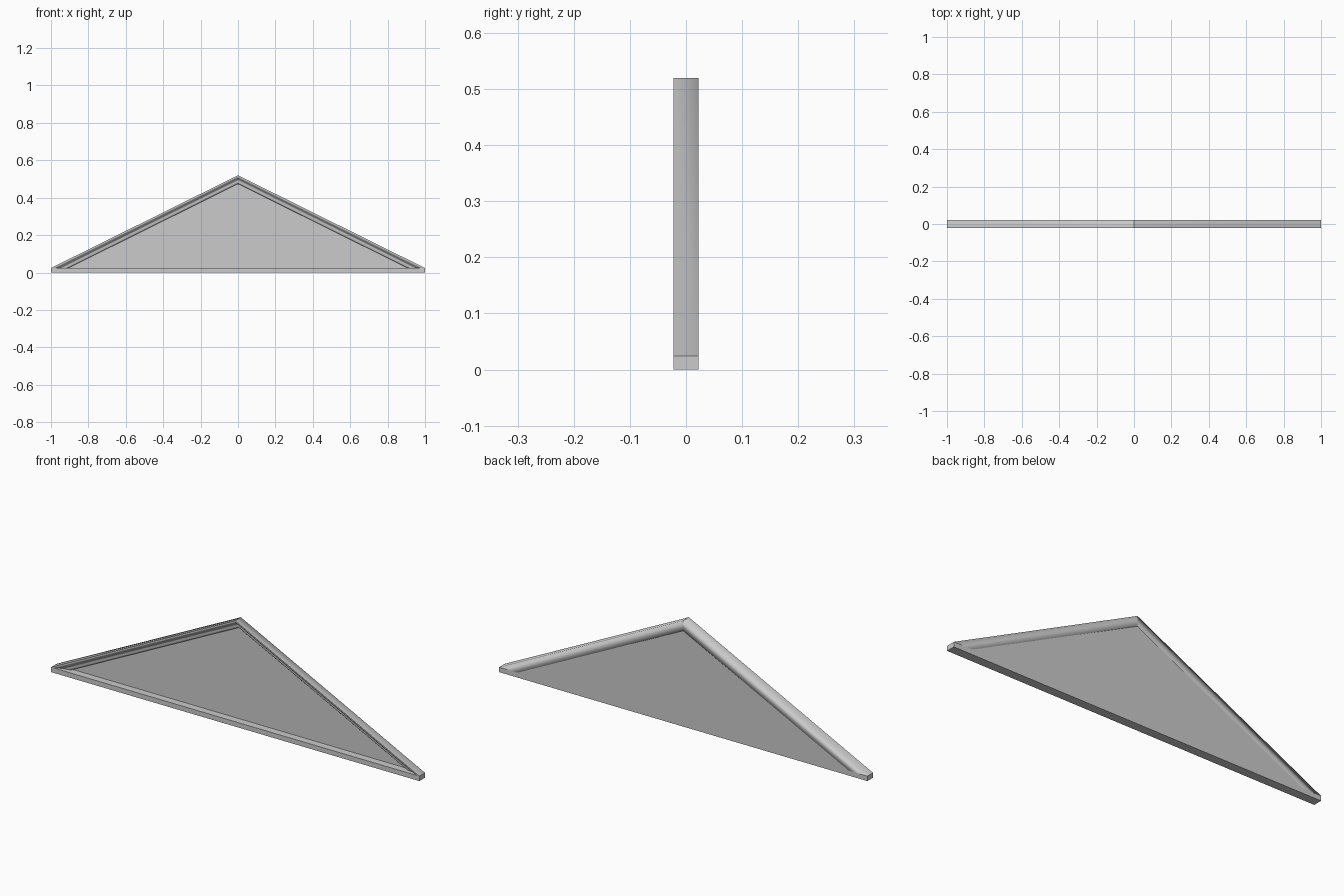
import bpy, bmesh, math

cube = bpy.data.objects.get("Cube")
if cube:
    bpy.data.objects.remove(cube, do_unlink=True)

HALF, DEPTH = 1.0, 0.022        # half width, half depth
BASE_TOP, APEX = 0.024, 0.52
BAND = 0.05                     # vertical height of the sloping moulding
PANEL_FRONT = 0.014
SLOPE = (APEX - BASE_TOP) / HALF

stone = bpy.data.materials.new("grey stone")
stone.use_nodes = True
colour = (0.6, 0.6, 0.6, 1)
stone.diffuse_color = colour
stone.node_tree.nodes["Principled BSDF"].inputs["Base Color"].default_value = colour


def finish(name, bm):
    bmesh.ops.recalc_face_normals(bm, faces=bm.faces)
    mesh = bpy.data.meshes.new(name)
    bm.to_mesh(mesh)
    bm.free()
    mesh.materials.append(stone)
    obj = bpy.data.objects.new(name, mesh)
    bpy.context.collection.objects.link(obj)
    return obj


def prism(name, outline, y0, y1):
    """Extrude an x-z outline from y0 to y1."""
    bm = bmesh.new()
    face = bm.faces.new([bm.verts.new((x, y0, z)) for x, z in outline])
    new = bmesh.ops.extrude_face_region(bm, geom=[face])["geom"]
    verts = [v for v in new if isinstance(v, bmesh.types.BMVert)]
    bmesh.ops.translate(bm, verts=verts, vec=(0, y1 - y0, 0))
    return finish(name, bm)


# Bottom rail and thin recessed panel, flush at the back
prism("base_rail", [(-HALF, 0), (HALF, 0), (HALF, BASE_TOP), (-HALF, BASE_TOP)],
      -DEPTH, DEPTH)
inner = HALF - BAND / SLOPE
prism("triangular_panel", [(-inner, BASE_TOP), (inner, BASE_TOP), (0, APEX - BAND)],
      PANEL_FRONT, DEPTH)

# Moulding profile: (drop below the outer edge, y)
profile = [(0, DEPTH), (0, -DEPTH), (0.007, -DEPTH), (0.007, -0.019)]
for i in range(1, 7):           # ogee curve
    t = i / 6
    profile.append((0.007 + 0.021 * t, -0.019 + 0.017 * (1 - math.cos(math.pi * t)) / 2))
profile.append((0.034, -0.002))
for i in range(6):              # cove down to the panel
    a = math.pi / 2 * i / 5
    profile.append((0.034 + 0.012 * math.sin(a), 0.012 - 0.012 * math.cos(a)))
profile += [(BAND, 0.012), (BAND, DEPTH)]


def sloping_moulding(name, side):
    """Run the profile from the foot to a mitre at the apex."""
    bm = bmesh.new()
    foot = [bm.verts.new((side * (HALF - d / SLOPE), y, BASE_TOP)) for d, y in profile]
    top = [bm.verts.new((0, y, APEX - d)) for d, y in profile]
    n = len(profile)
    for i in range(n):
        j = (i + 1) % n
        bm.faces.new((foot[i], foot[j], top[j], top[i])).smooth = True
    bmesh.ops.recalc_face_normals(bm, faces=bm.faces)
    # Crisp front steps, soft back corners
    for e in bm.edges:
        if len(e.link_faces) == 2 and e.verts[0].co.y < DEPTH - 0.001:
            e.smooth = e.calc_face_angle() < math.radians(35)
    return finish(name, bm)


sloping_moulding("left_sloping_moulding", 1)
sloping_moulding("right_sloping_moulding", -1)
